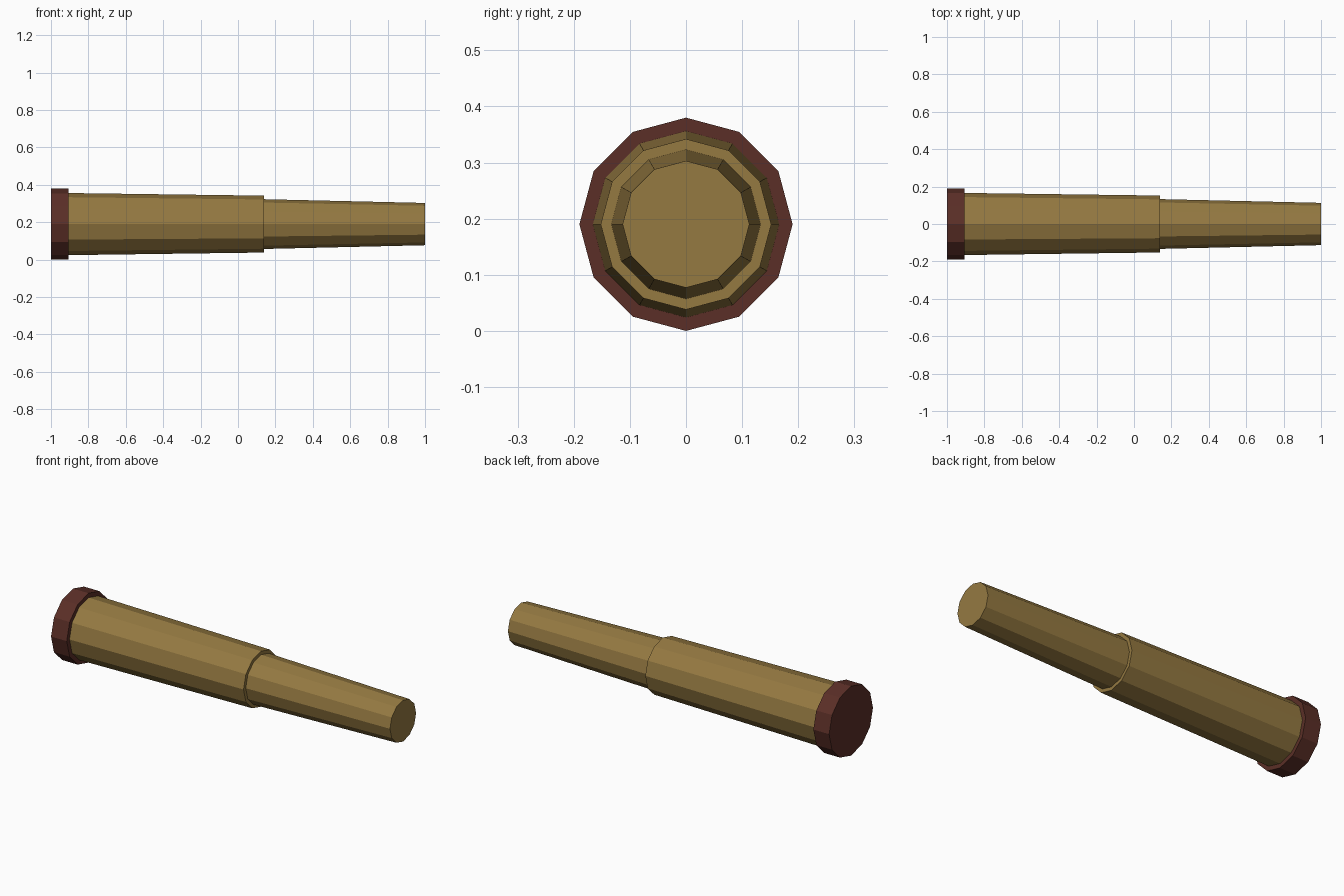
import bpy, bmesh, math

if "Cube" in bpy.data.objects:
    bpy.data.objects.remove(bpy.data.objects["Cube"])

SIDES = 12
AXIS_Z = 0.19


def material(name, rgb):
    m = bpy.data.materials.new(name)
    m.diffuse_color = (*rgb, 1.0)
    m.use_nodes = True
    m.node_tree.nodes["Principled BSDF"].inputs["Base Color"].default_value = m.diffuse_color
    return m


def lathe(name, profile, mat, close_start=False, close_end=False):
    """Spin (x, radius) points around the long axis into a faceted tube."""
    bm = bmesh.new()
    rings = []
    for x, r in profile:
        angles = [2 * math.pi * i / SIDES for i in range(SIDES)]
        rings.append([bm.verts.new((x, r * math.cos(a), AXIS_Z + r * math.sin(a)))
                      for a in angles])
    for a, b in zip(rings, rings[1:]):
        for i in range(SIDES):
            j = (i + 1) % SIDES
            bm.faces.new((a[i], a[j], b[j], b[i]))
    if close_start:
        bm.faces.new(rings[0][::-1])
    if close_end:
        bm.faces.new(rings[-1])
    # Wind every face outward: away from the axis, or along it on flat ends
    for f in bm.faces:
        f.normal_update()
        c = f.calc_center_median()
        n = f.normal
        if abs(n.x) > 0.9:
            outward = n.x * (-1 if c.x < -0.95 else 1)
        else:
            outward = n.y * c.y + n.z * (c.z - AXIS_Z)
        if outward < 0:
            f.normal_flip()
    mesh = bpy.data.meshes.new(name)
    bm.to_mesh(mesh)
    bm.free()
    mesh.materials.append(mat)
    obj = bpy.data.objects.new(name, mesh)
    bpy.context.collection.objects.link(obj)
    return obj


brass = material("brass", (0.300, 0.192, 0.053))
leather = material("dark_red_leather", (0.104, 0.028, 0.020))

# Wide lens cap with a rim around the barrel
lathe("lens_cap", [(-1, 0.19), (-0.905, 0.19), (-0.905, 0.166)],
      leather, close_start=True)
# Main barrel with its stepped front lip
lathe("main_barrel", [(-0.905, 0.166), (0.14, 0.152), (0.14, 0.133)], brass)
# Narrow sliding tube with a closed eyepiece end
lathe("draw_tube", [(0.14, 0.133), (1, 0.113)], brass, close_end=True)
